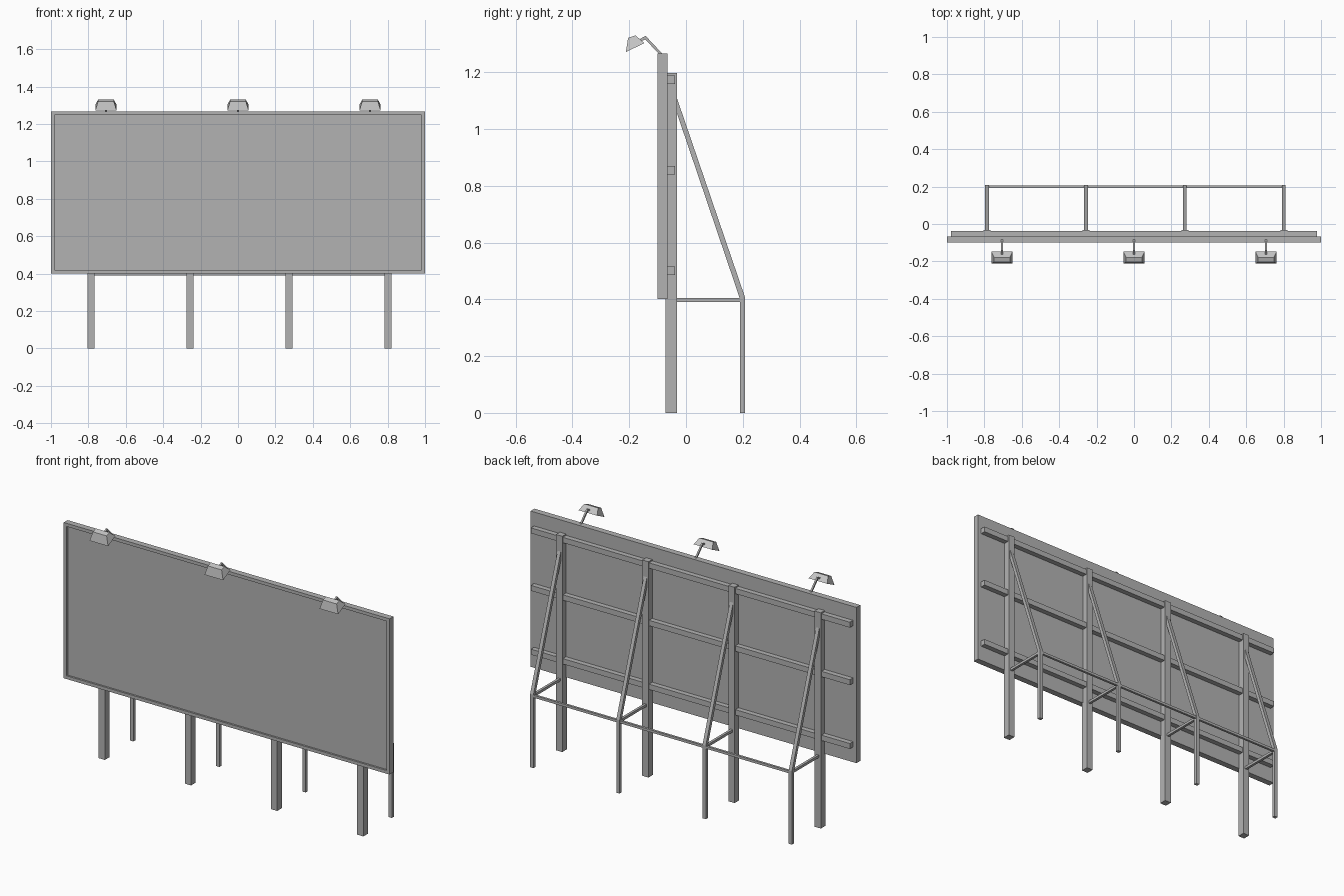
import bpy, bmesh
from mathutils import Vector

if "Cube" in bpy.data.objects:
    bpy.data.objects.remove(bpy.data.objects["Cube"])


def material(name, v):
    m = bpy.data.materials.new(name)
    m.diffuse_color = (v, v, v, 1)
    m.use_nodes = True
    m.node_tree.nodes["Principled BSDF"].inputs["Base Color"].default_value = m.diffuse_color
    return m


STEEL = material("steel grey", 0.45)
LAMP = material("lamp grey", 0.55)


def finish(name, bm, mat):
    bmesh.ops.recalc_face_normals(bm, faces=bm.faces)
    me = bpy.data.meshes.new(name)
    bm.to_mesh(me)
    bm.free()
    me.materials.append(mat)
    ob = bpy.data.objects.new(name, me)
    bpy.context.collection.objects.link(ob)
    return ob


def box_bm(lo, hi):
    bm = bmesh.new()
    bmesh.ops.create_cube(bm, size=1)
    for v in bm.verts:
        v.co = Vector([lo[i] if v.co[i] < 0 else hi[i] for i in range(3)])
    return bm


def box(name, lo, hi, mat=STEEL):
    return finish(name, box_bm(lo, hi), mat)


def prism(name, profile, x, w0, mat, w1=None, wide=()):
    """Side profile (y, z) spread along x; corners listed in wide use half width w1."""
    bm = bmesh.new()
    rings = []
    for s in (-1, 1):
        rings.append([bm.verts.new((x + s * (w1 if i in wide else w0), y, z))
                      for i, (y, z) in enumerate(profile)])
        bm.faces.new(rings[-1])
    n = len(profile)
    for i in range(n):
        j = (i + 1) % n
        bm.faces.new((rings[0][i], rings[0][j], rings[1][j], rings[1][i]))
    return finish(name, bm, mat)


# Billboard panel with a raised rim around the recessed front
bm = box_bm((-1, -0.1, 0.402), (1, -0.066, 1.266))
front = min(bm.faces, key=lambda f: f.calc_center_median().y)
bmesh.ops.inset_region(bm, faces=[front], thickness=0.018, use_even_offset=True)
inner = bmesh.ops.extrude_face_region(bm, geom=[front])
bmesh.ops.translate(bm, vec=(0, 0.01, 0),
                    verts=[g for g in inner["geom"] if isinstance(g, bmesh.types.BMVert)])
if front.is_valid:
    bmesh.ops.delete(bm, geom=[front], context='FACES_ONLY')
finish("panel", bm, STEEL)

# Horizontal beams behind the panel
for z in (0.501, 0.855, 1.174):
    box("back_beam", (-0.979, -0.067, z - 0.015), (0.979, -0.038, z + 0.015))

# Posts, each with a bent rear brace and a tie
POSTS = (-0.786, -0.257, 0.272, 0.801)
BRACE = [(0.19, 0), (0.208, 0), (0.208, 0.407), (-0.034, 1.115),
         (-0.034, 1.062), (0.19, 0.402)]
for x in POSTS:
    box("post", (x - 0.019, -0.072, 0), (x + 0.019, -0.032, 1.197))
    prism("rear_brace", BRACE, x, 0.01, STEEL)
    box("tie", (x - 0.007, -0.034, 0.39), (x + 0.007, 0.195, 0.404))

# Long rail joining the rear braces
box("rear_rail", (POSTS[0], 0.193, 0.39), (POSTS[-1], 0.206, 0.404))

# Lamps on bent arms above the panel
SHADE = [(-0.212, 1.271), (-0.147, 1.303), (-0.178, 1.33), (-0.204, 1.321)]
ARM = [(-0.082, 1.264), (-0.094, 1.264), (-0.144, 1.316), (-0.165, 1.306),
       (-0.169, 1.314), (-0.142, 1.328)]
for x in (-0.706, 0, 0.706):
    prism("lamp_shade", SHADE, x, 0.042, LAMP, 0.057, (0, 1))
    prism("lamp_arm", ARM, x, 0.0045, STEEL)
